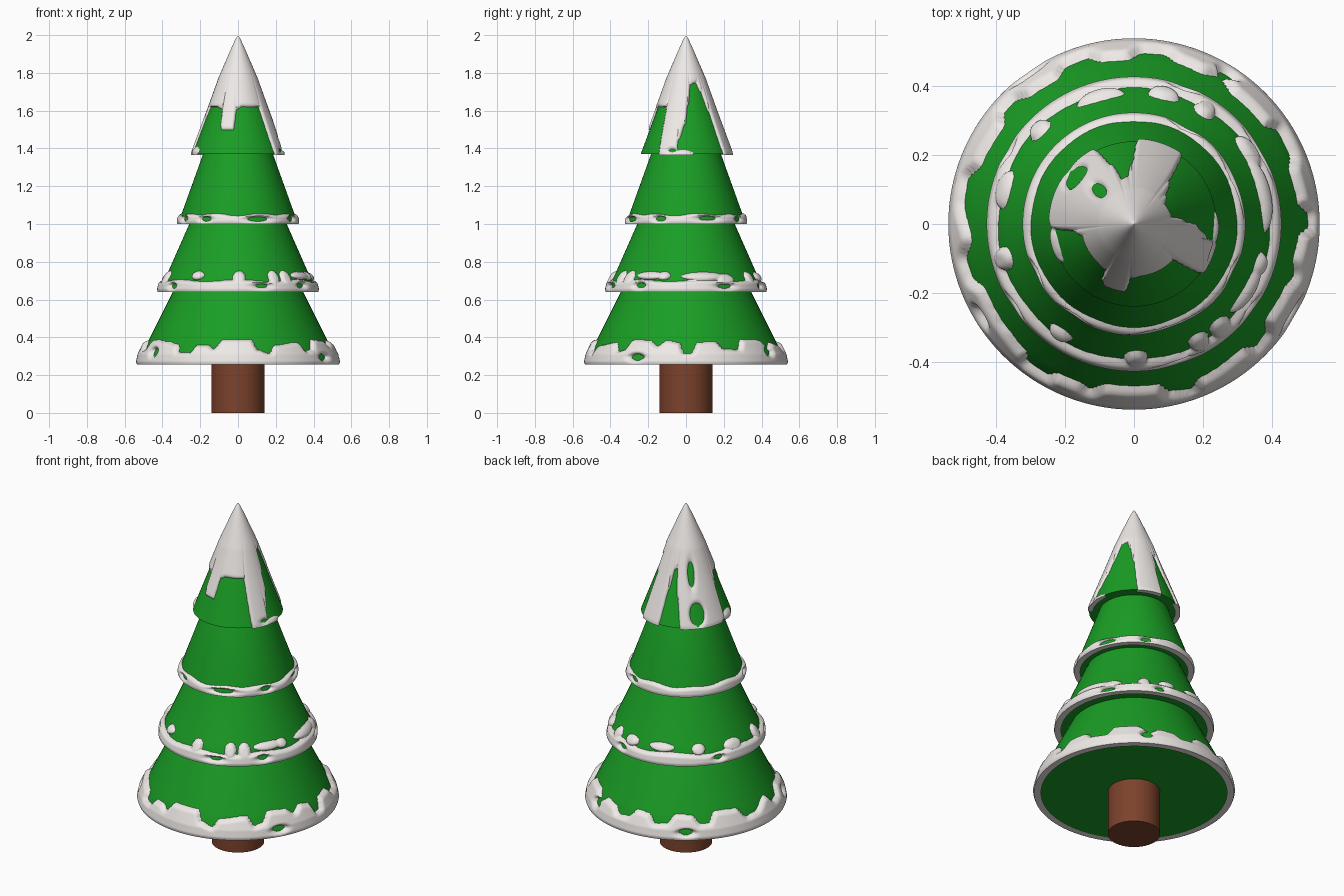
import bpy, bmesh, math
from math import sin, cos, radians, pi, hypot, sqrt

if "Cube" in bpy.data.objects:
    bpy.data.objects.remove(bpy.data.objects["Cube"])


def material(name, rgb):
    m = bpy.data.materials.new(name)
    m.diffuse_color = (*rgb, 1)
    m.use_nodes = True
    m.node_tree.nodes["Principled BSDF"].inputs["Base Color"].default_value = m.diffuse_color
    return m


GREEN = material("green", (0.01, 0.34, 0.018))
SNOW = material("snow", (0.86, 0.82, 0.80))
BROWN = material("bark", (0.20, 0.055, 0.025))


def finish(bm, name, mat):
    bmesh.ops.recalc_face_normals(bm, faces=bm.faces)
    me = bpy.data.meshes.new(name)
    bm.to_mesh(me)
    bm.free()
    ob = bpy.data.objects.new(name, me)
    bpy.context.collection.objects.link(ob)
    me.materials.append(mat)
    bpy.ops.object.select_all(action='DESELECT')
    ob.select_set(True)
    bpy.context.view_layer.objects.active = ob
    bpy.ops.object.shade_smooth_by_angle(angle=radians(50))
    return ob


def lathe(name, prof, mat, n=72):
    # closed turned solid from (radius, z) points
    bm = bmesh.new()
    rings = [[bm.verts.new((r * cos(2 * pi * i / n), r * sin(2 * pi * i / n), z))
              for i in range(n)] for r, z in prof]
    for a, b in zip(rings, rings[1:]):
        for i in range(n):
            j = (i + 1) % n
            bm.faces.new((a[i], a[j], b[j], b[i]))
    bm.faces.new(rings[0])
    bm.faces.new(rings[-1])
    finish(bm, name, mat)


def radius_at(prof, z):
    for (r0, z0), (r1, z1) in zip(prof, prof[1:]):
        if z <= z1:
            return r0 + (r1 - r0) * max(0, (z - z0)) / (z1 - z0)
    return prof[-1][0]


def edge_curve(knots):
    # smooth periodic curve through (degrees, z) knots
    k = [(knots[-1][0] - 360, knots[-1][1])] + knots + [(knots[0][0] + 360, knots[0][1])]

    def f(deg):
        deg = (deg + 180) % 360 - 180
        for (a, u), (b, v) in zip(k, k[1:]):
            if a <= deg <= b:
                t = (deg - a) / (b - a)
                return u + (v - u) * t * t * (3 - 2 * t)
        return k[-1][1]
    return f


def snow(name, prof, zt, edge, thick, above=False, holes=(), patches=(), rows=30, n=300):
    # shell over a tier: blobs rise out of the surface where the field is positive
    z0 = prof[0][1]
    bm = bmesh.new()
    grid, offs = [], []

    def blob(deg, z, r, item):
        c, zc, a, b = item
        d = radians((deg - c + 180) % 360 - 180) * r
        return (1 - hypot(d / a, (z - zc) / b)) * min(a, b)

    for k in range(-1, rows + 1):
        z = z0 + (zt - z0) * max(k, 0) / rows
        r = radius_at(prof, z)
        ring, ro = [], []
        for i in range(n):
            deg = 360 * i / n - 180
            slope = (edge(deg + .6) - edge(deg - .6)) / (radians(1.2) * max(r, .1))
            d = (edge(deg) - z) * (-1 if above else 1) / sqrt(1 + slope * slope)
            for p in patches:
                d = max(d, blob(deg, z, r, p))
            for h in holes:
                d = min(d, -blob(deg, z, r, h))
            e = min(1, max(0, (d + .004) / .02))
            o = (thick + .006) * sqrt(e * (2 - e)) - .006
            q = min(1, (z - z0 + .006) / .02)
            if o > 0:
                o *= sqrt(q * (2 - q))
            t = min(1, (zt - z) / .08) if above else 1
            rr = r + o * sqrt(t) if k >= 0 else r - .02
            zz = z + o * (1 - t) - (.005 if k <= 0 else 0)
            a = radians(deg)
            ring.append(bm.verts.new((rr * cos(a), rr * sin(a), zz)))
            ro.append(o)
        grid.append(ring)
        offs.append(ro)
    for k in range(rows + 1):
        for i in range(n):
            j = (i + 1) % n
            if max(offs[k][i], offs[k][j], offs[k + 1][i], offs[k + 1][j]) > -.0055:
                bm.faces.new((grid[k][i], grid[k][j], grid[k + 1][j], grid[k + 1][i]))
    bmesh.ops.delete(bm, geom=[v for v in bm.verts if not v.link_faces], context='VERTS')
    bmesh.ops.remove_doubles(bm, verts=bm.verts, dist=1e-5)
    finish(bm, name, SNOW)


# trunk
lathe("trunk", [(.14, 0), (.14, .30)], BROWN)

# four tiers of foliage
T1 = [(.517, .26), (.507, .31), (.475, .38), (.345, .64), (.32, .69)]
T2 = [(.410, .645), (.400, .69), (.375, .735), (.258, 1.0), (.235, 1.05)]
T3 = [(.308, 1.005), (.300, 1.05), (.185, 1.37), (.17, 1.41)]
T4 = [(.240, 1.37), (.147, 1.62), (.093, 1.77), (.05, 1.87), (.02, 1.94), (.001, 1.985)]
for nm, p in zip(("bottom", "lower", "upper", "top"), (T1, T2, T3, T4)):
    lathe(nm + "_tier", p, GREEN)

# wavy snow skirt on the bottom tier
skirt = [(-175, .38), (-168, .33), (-162, .335), (-156, .385), (-141, .375), (-131, .36),
         (-128, .315), (-120, .315), (-116, .355), (-110, .355), (-105, .335), (-99, .385),
         (-82, .385), (-78, .33), (-71, .31), (-66, .355), (-50, .37), (-45, .32),
         (-40, .33), (-35, .385), (-24, .38), (-18, .35), (-12, .38), (-5, .37),
         (-1, .31), (3, .31), (8, .37), (18, .375), (24, .335), (33, .33),
         (38, .385), (52, .385), (60, .34), (66, .37), (74, .36), (80, .325),
         (87, .33), (93, .375), (100, .37), (106, .325), (113, .33), (119, .38),
         (128, .375), (134, .33), (139, .33), (144, .385), (158, .38), (165, .325), (172, .33)]
snow("bottom_snow", T1, .41, edge_curve(skirt), .025,
     holes=[(-149, .32, .033, .026), (-30, .295, .045, .02), (58, .325, .033, .026),
            (125, .295, .045, .02)])

# snow rims with loose patches and gaps on the middle tiers
snow("lower_snow", T2, .765, lambda d: .697 + .005 * sin(radians(7 * d)), .021,
     patches=[(-89, .715, .03, .032), (-50, .71, .03, .04), (-18, .725, .03, .02),
              (-124, .727, .032, .02), (-165, .715, .03, .035), (-61, .715, .028, .035),
              (-30, .727, .07, .018), (14, .722, .10, .02), (32, .708, .05, .025),
              (77, .72, .04, .022), (58, .715, .028, .03), (105, .725, .06, .018),
              (135, .72, .032, .024), (165, .715, .05, .025)],
     holes=[(-146, .672, .03, .016), (-72, .672, .045, .013), (-36, .675, .035, .016),
            (30, .67, .05, .014), (70, .672, .03, .016), (150, .672, .03, .016)])
snow("upper_snow", T3, 1.075,
     lambda d: 1.047 + .004 * sin(radians(9 * d)) + .003 * sin(radians(5 * d)), .018,
     holes=[(-123, 1.026, .035, .015), (-70, 1.026, .07, .015), (-26, 1.028, .035, .016),
            (-154, 1.028, .03, .016), (22, 1.03, .06, .014), (62, 1.026, .035, .016)],
     rows=20)

# dripping snow cap with two openings at the back left
cap = [(-178, 1.38), (-173, 1.56), (-165, 1.62), (-135, 1.62), (-122, 1.61), (-119, 1.52),
       (-116, 1.50), (-98, 1.50), (-93, 1.61), (-80, 1.625), (-43, 1.62), (-34, 1.34),
       (-14, 1.34), (-11, 1.45), (-2, 1.53), (3, 1.63), (12, 1.74), (30, 1.75),
       (41, 1.70), (50, 1.60), (57, 1.34), (86, 1.34), (92, 1.56), (98, 1.66),
       (105, 1.67), (111, 1.53), (120, 1.34), (174, 1.34)]
snow("snow_cap", T4, 1.985, edge_curve(cap), .012, above=True, rows=70,
     holes=[(141, 1.435, .042, .062), (136, 1.64, .02, .075), (-18, 1.388, .028, .012)],
     patches=[(-165, 1.385, .05, .02), (-4, 1.375, .045, .012)])
